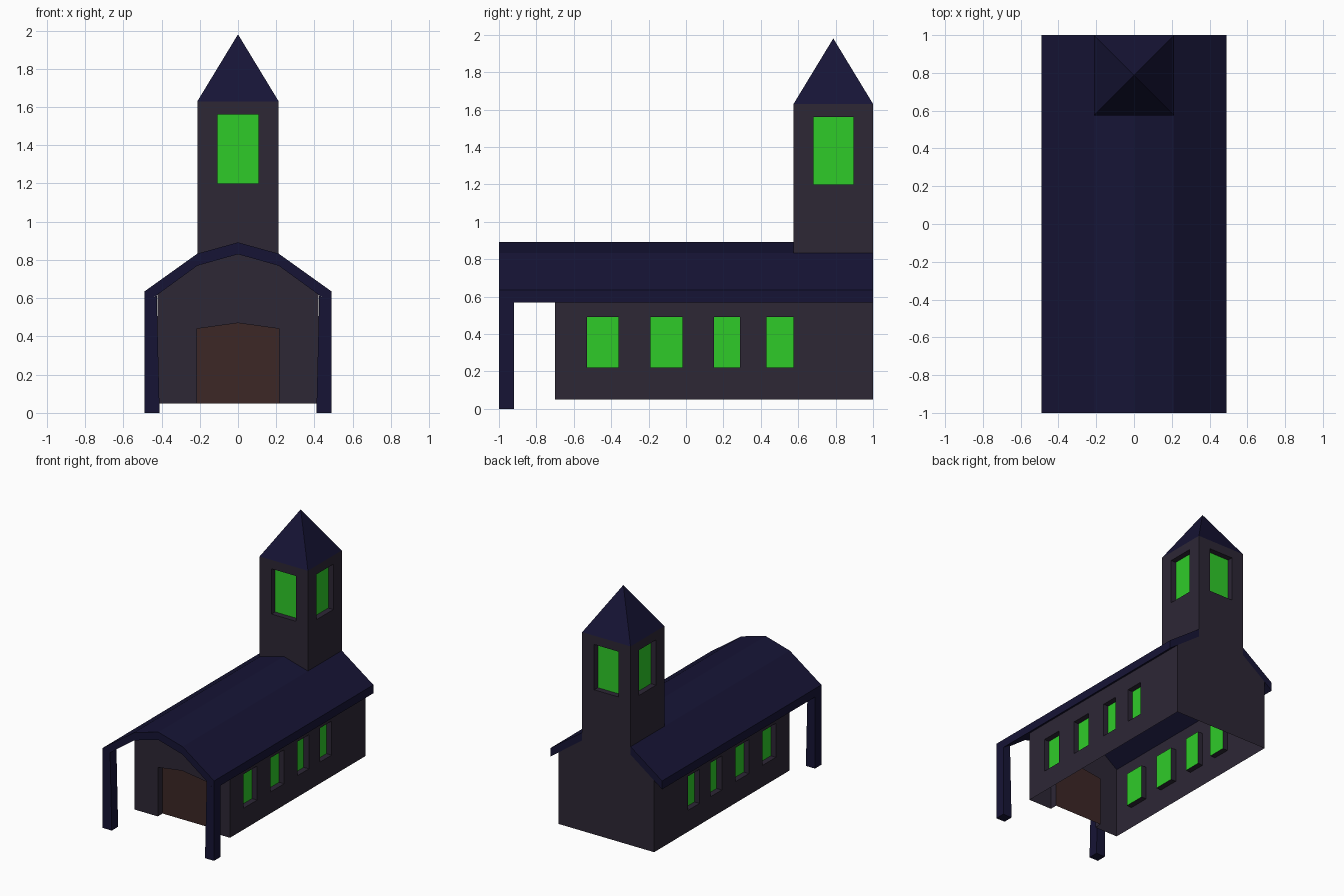
import bpy, bmesh, math
from mathutils import Matrix

if "Cube" in bpy.data.objects:
    bpy.data.objects.remove(bpy.data.objects["Cube"])

def material(name, rgb):
    m = bpy.data.materials.new(name)
    m.diffuse_color = (*rgb, 1)
    m.use_nodes = True
    m.node_tree.nodes["Principled BSDF"].inputs["Base Color"].default_value = m.diffuse_color
    return m

WALL = material("wall", (0.026, 0.020, 0.036))
ROOF = material("roof", (0.008, 0.007, 0.036))
GLASS = material("glass", (0.028, 0.60, 0.022))
WOOD = material("wood", (0.045, 0.020, 0.019))

def finish(bm, name, *mats):
    bmesh.ops.recalc_face_normals(bm, faces=bm.faces)
    me = bpy.data.meshes.new(name)
    bm.to_mesh(me)
    bm.free()
    for m in mats:
        me.materials.append(m)
    ob = bpy.data.objects.new(name, me)
    bpy.context.collection.objects.link(ob)
    return ob

def add_prism(bm, profile, y0, y1):
    """Extrude an (x, z) outline along y."""
    face = bm.faces.new([bm.verts.new((x, y0, z)) for x, z in profile])
    out = bmesh.ops.extrude_face_region(bm, geom=[face])
    for v in out["geom"]:
        if isinstance(v, bmesh.types.BMVert):
            v.co.y = y1

def add_box(bm, x0, x1, y0, y1, z0, z1):
    add_prism(bm, [(x0, z0), (x1, z0), (x1, z1), (x0, z1)], y0, y1)

def carve(ob, cut_bm):
    cutter = finish(cut_bm, "cutter")
    cutter.hide_render = True
    mod = ob.modifiers.new("recesses", "BOOLEAN")
    mod.operation, mod.solver, mod.object = "DIFFERENCE", "EXACT", cutter
    bpy.context.view_layer.objects.active = ob
    bpy.ops.object.modifier_apply(modifier=mod.name)
    bpy.data.objects.remove(cutter)

def edit_faces(ob, paint, drop):
    """Colour faces by rule and open the shell where faces are hidden."""
    bm = bmesh.new()
    bm.from_mesh(ob.data)
    bm.normal_update()
    for f in bm.faces:
        f.material_index = paint(f.calc_center_median(), f.normal)
    bmesh.ops.delete(bm, geom=[f for f in bm.faces
                               if drop(f.calc_center_median(), f.normal)], context="FACES")
    bm.to_mesh(ob.data)
    bm.free()

T, TY = 0.2125, 0.7875      # tower half width and centre
W = 0.42                    # nave half width
DEPTH = 0.045               # window recess

# Nave walls, open below and above
bm = bmesh.new()
add_prism(bm, [(-W, 0.05), (W, 0.05), (W, 0.619), (T, 0.77),
               (0, 0.83), (-T, 0.77), (-W, 0.619)], -0.7, 1)
nave = finish(bm, "nave_walls", WALL, GLASS, WOOD)
cut = bmesh.new()
for y0, y1 in ((-0.53, -0.36), (-0.19, -0.02), (0.15, 0.29), (0.43, 0.575)):
    for s in (-1, 1):
        x0, x1 = sorted((s * (W - DEPTH), s * (W + 0.1)))
        add_box(cut, x0, x1, y0, y1, 0.22, 0.49)
add_prism(cut, [(-0.215, 0), (0.215, 0), (0.215, 0.44), (0, 0.47), (-0.215, 0.44)], -0.8, -0.64)
carve(nave, cut)

def paint_nave(c, n):
    if abs(n.x) > 0.9 and 0.3 < abs(c.x) < W - 0.02:
        return 1
    return 2 if abs(n.y) > 0.9 and -0.66 < c.y < -0.62 else 0

edit_faces(nave, paint_nave,
           lambda c, n: (n.z < -0.9 and c.z < 0.06) or (n.z > 0.3 and c.z > 0.6))

# Bell tower with a recessed window on each side
bm = bmesh.new()
add_box(bm, -T, T, TY - T, TY + T, 0.77, 1.63)
tower = finish(bm, "tower_walls", WALL, GLASS)
cut = bmesh.new()
for s in (-1, 1):
    a, b = sorted((s * (T - DEPTH), s * (T + 0.1)))
    add_box(cut, a, b, TY - 0.107, TY + 0.107, 1.2, 1.56)
    add_box(cut, -0.107, 0.107, TY + a, TY + b, 1.2, 1.56)
carve(tower, cut)
edit_faces(tower,
           lambda c, n: int(abs(n.z) < 0.5 and max(abs(c.x), abs(c.y - TY)) < T - 0.03),
           lambda c, n: abs(n.z) > 0.9 and (c.z < 0.8 or c.z > 1.6))

# Pyramid spire
bm = bmesh.new()
bmesh.ops.create_cone(bm, cap_ends=False, segments=4, radius1=T * math.sqrt(2), radius2=0,
                      depth=0.35, matrix=Matrix.Translation((0, TY, 1.805))
                      @ Matrix.Rotation(math.pi / 4, 4, "Z"))
bmesh.ops.remove_doubles(bm, verts=bm.verts, dist=1e-4)
finish(bm, "spire", ROOF)

# Main roof, notched around the tower
bm = bmesh.new()
top = [(-0.49, 0.635), (-T, 0.833), (0, 0.892), (T, 0.833), (0.49, 0.635)]
under = [(0.49, 0.568), (T, 0.77), (0, 0.83), (-T, 0.77), (-0.49, 0.568)]
add_prism(bm, top + under, -1, 1)
roof = finish(bm, "main_roof", ROOF)
cut = bmesh.new()
add_box(cut, -T, T, TY - T, 1.1, 0.5, 1.1)
carve(roof, cut)

# Porch posts
for s, side in ((-1, "left"), (1, "right")):
    bm = bmesh.new()
    add_prism(bm, [(s * x, z) for x, z in
                   ((0.41, 0), (0.49, 0), (0.49, 0.568), (0.425, 0.615))], -1, -0.92)
    finish(bm, "porch_post_" + side, ROOF)
